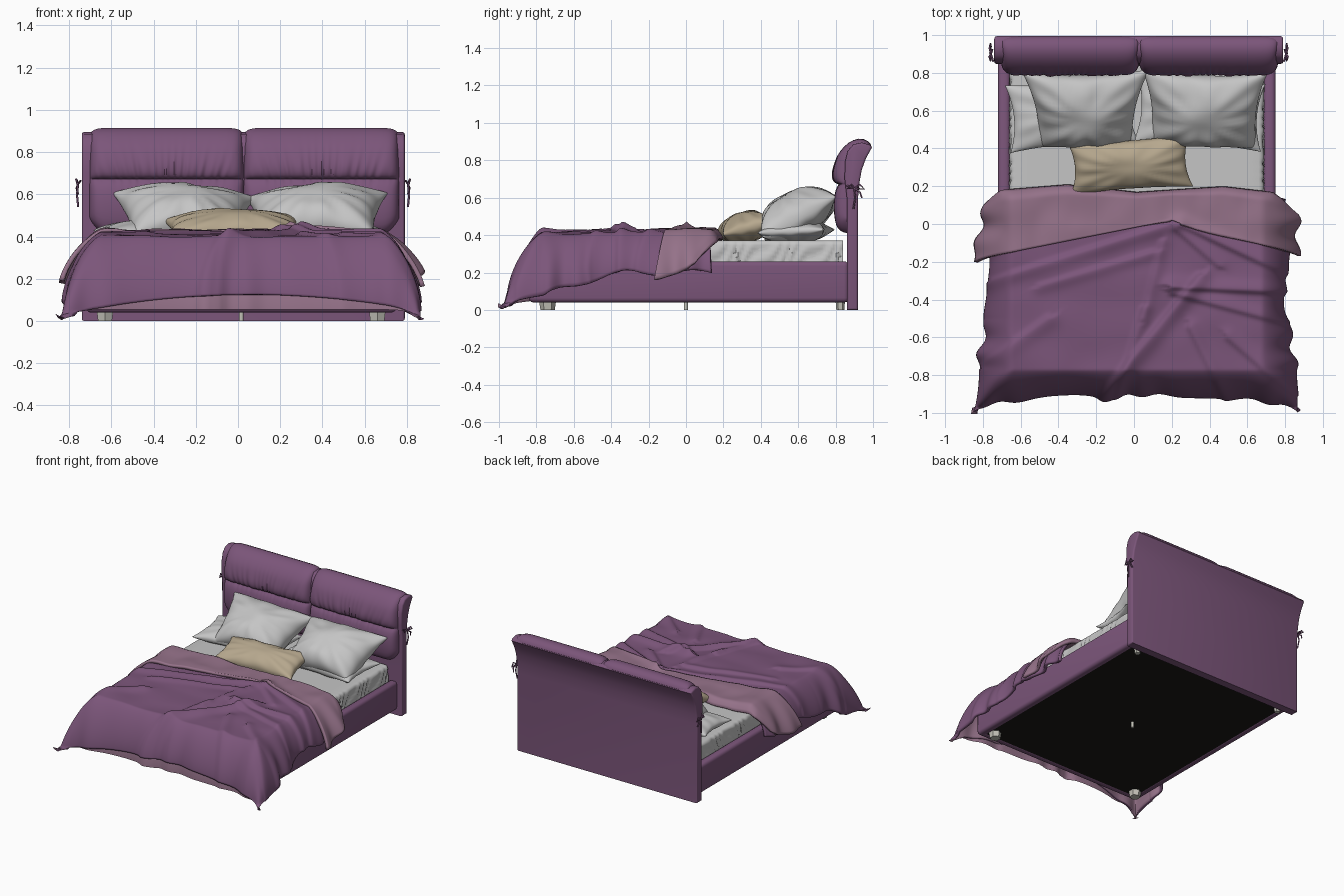
import bpy, bmesh, math
from mathutils import Vector, noise

if "Cube" in bpy.data.objects:
    bpy.data.objects.remove(bpy.data.objects["Cube"])

CX = 0.015  # bed centre line


def mat(name, r, g, b):
    m = bpy.data.materials.new(name)
    m.diffuse_color = (r, g, b, 1)
    m.use_nodes = True
    m.node_tree.nodes["Principled BSDF"].inputs["Base Color"].default_value = m.diffuse_color
    return m


PURPLE = mat("purple_fabric", 0.20, 0.092, 0.195)
MAUVE = mat("mauve_lining", 0.30, 0.168, 0.25)
WHITE = mat("white_linen", 0.56, 0.56, 0.56)
BEIGE = mat("beige_cloth", 0.47, 0.39, 0.27)
BLACK = mat("black_underside", 0.01, 0.009, 0.008)
LEG = mat("pale_leg", 0.55, 0.54, 0.48)


def finish(name, bm, *mats, angle=40):
    me = bpy.data.meshes.new(name)
    bmesh.ops.recalc_face_normals(bm, faces=bm.faces)
    bm.to_mesh(me)
    bm.free()
    ob = bpy.data.objects.new(name, me)
    bpy.context.collection.objects.link(ob)
    for m in mats:
        me.materials.append(m)
    bpy.ops.object.select_all(action='DESELECT')
    ob.select_set(True)
    bpy.context.view_layer.objects.active = ob
    bpy.ops.object.shade_smooth_by_angle(angle=math.radians(angle))
    return ob


def box(name, lo, hi, m, bevel=0.0, seg=4):
    bm = bmesh.new()
    bmesh.ops.create_cube(bm, size=1)
    for v in bm.verts:
        v.co = Vector([(a + b) / 2 + c * (b - a) for a, b, c in zip(lo, hi, v.co)])
    if bevel:
        bmesh.ops.bevel(bm, geom=bm.edges[:], offset=bevel, segments=seg, profile=0.5, affect='EDGES')
    return finish(name, bm, m)


def sheet(bm, nu, nv, f):
    """Grid of f(u, v), u and v running 0..1."""
    g = [[bm.verts.new(f(i / nu, j / nv)) for j in range(nv + 1)] for i in range(nu + 1)]
    for i in range(nu):
        for j in range(nv):
            bm.faces.new((g[i][j], g[i + 1][j], g[i + 1][j + 1], g[i][j + 1]))


def clamp(x):
    return max(0.0, min(1.0, x))


def lerp_pts(pts, x):
    for (x0, y0), (x1, y1) in zip(pts, pts[1:]):
        if x <= x1:
            return y0 + (y1 - y0) * clamp((x - x0) / (x1 - x0))
    return pts[-1][1]


# --- bed base: rails, underside, legs
box("left_rail", (-0.72, -0.83, 0.04), (-0.655, 0.87, 0.26), PURPLE, 0.025)
box("right_rail", (0.685, -0.83, 0.04), (0.75, 0.87, 0.26), PURPLE, 0.025)
box("foot_rail", (-0.72, -0.84, 0.04), (0.75, -0.775, 0.26), PURPLE, 0.025)
box("underside", (-0.70, -0.82, 0.043), (0.73, 0.87, 0.06), BLACK)
for side, x in (("left", -0.63), ("right", 0.66)):
    for end, y, r in (("front", -0.74, 0.045), ("back", 0.825, 0.025)):
        bm = bmesh.new()
        bmesh.ops.create_cone(bm, cap_ends=True, segments=6, radius1=r * 0.85, radius2=r, depth=0.046)
        bmesh.ops.translate(bm, verts=bm.verts, vec=(x, y, 0.023))
        finish(f"{end}_{side}_leg", bm, LEG)
bm = bmesh.new()
bmesh.ops.create_cone(bm, cap_ends=True, segments=16, radius1=0.011, radius2=0.011, depth=0.046)
bmesh.ops.translate(bm, verts=bm.verts, vec=(CX, 0, 0.023))
finish("centre_leg", bm, LEG)


# --- mattress: rounded cross-section run along the bed, sides lightly rippled
def mattress_pt(u, v):
    y = -0.78 + 1.62 * v
    t = abs(2 * u - 1)
    sg = 1 if u > 0.5 else -1
    q = clamp((t - 0.5) / 0.15) * math.pi / 2
    x = 0.645 * min(t / 0.5, 1) + 0.025 * math.sin(q)
    low = clamp((t - 0.65) / 0.35)
    z = 0.372 - 0.025 * (1 - math.cos(q)) - 0.147 * low
    w = 0.006 * math.sin((y + 0.1 * low) * 85 + 3 * math.sin(y * 23)) * clamp((t - 0.5) * 5)
    return (CX + sg * (x + w), y, z)


bm = bmesh.new()
sheet(bm, 40, 130, mattress_pt)
bmesh.ops.holes_fill(bm, edges=[e for e in bm.edges if e.is_boundary], sides=0)
finish("mattress", bm, WHITE)
box("mattress_core", (-0.65, -0.79, 0.1), (0.68, 0.84, 0.362), WHITE, 0.02)

# --- headboard panel: side profile extruded across
prof = [(0.86, 0), (0.92, 0), (0.92, 0.6), (0.927, 0.68), (0.94, 0.75), (0.962, 0.81), (0.994, 0.868),
        (0.985, 0.882), (0.94, 0.895), (0.895, 0.885), (0.865, 0.85), (0.85, 0.79), (0.848, 0.7), (0.86, 0.6)]
bm = bmesh.new()
f = bm.faces.new([bm.verts.new((-0.74, y, z)) for y, z in prof])
r = bmesh.ops.extrude_face_region(bm, geom=[f])
bmesh.ops.translate(bm, verts=[v for v in r["geom"] if isinstance(v, bmesh.types.BMVert)], vec=(1.53, 0, 0))
bmesh.ops.recalc_face_normals(bm, faces=bm.faces)
caps = [e for e in bm.edges if abs(e.verts[0].co.x - e.verts[1].co.x) < 1e-4]
bmesh.ops.bevel(bm, geom=caps, offset=0.012, segments=3, profile=0.5, affect='EDGES')
finish("headboard_panel", bm, PURPLE)

# --- headboard cushions: padded profile that pinches at each end
front = [(0.865, 0.41), (0.825, 0.418), (0.80, 0.45), (0.79, 0.52), (0.79, 0.59), (0.80, 0.645), (0.82, 0.667),
         (0.825, 0.673), (0.80, 0.68), (0.79, 0.705), (0.787, 0.735), (0.792, 0.77), (0.803, 0.81), (0.82, 0.845),
         (0.865, 0.897), (0.925, 0.922), (0.975, 0.907), (1.0, 0.872), (0.975, 0.85)]
NP = len(front) - 1


def cushion(name, x0, x1, outer):
    def surf(u, v):
        fy, fz = front[round(v * NP)]
        s = 2 * u - 1
        s = math.copysign(1 - (1 - abs(s)) ** 1.4, s)
        e = (1 - abs(s) ** 14) ** 0.4
        x = x0 + (x1 - x0) * (s + 1) / 2
        bz, by = min(fz, 0.86), 0.88 + max(0, fz - 0.7) * 0.4
        # gathered creases fanning up from the tuck line
        g = math.exp(-((fz - 0.69) / (0.03 if fz < 0.69 else 0.085)) ** 2) * (1 - abs(s) ** 3)
        fan = s / (1 + (fz - 0.69) * 1.5)
        n = math.sin(fan * 27 + 2 * math.sin(fan * 6)) + 0.6 * math.sin(fan * 44 + x0)
        w = -g * 0.012 * (1 - abs(n)) * 1.1
        z = bz + (fz - bz) * e
        corner = clamp(1 - abs(x - outer) / 0.09)
        z += max(0, 0.55 - z) * 0.55 * corner ** 2
        return (x, by + (fy - by) * e + w * e, z)
    bm = bmesh.new()
    sheet(bm, 90, NP, surf)
    ob = finish(name, bm, PURPLE, angle=80)
    sub = ob.modifiers.new("smooth", 'SUBSURF')
    sub.levels = sub.render_levels = 1


cushion("left_headboard_cushion", -0.705, 0.029, -0.705)
cushion("right_headboard_cushion", 0.025, 0.765, 0.765)

# --- side ties
for side, x, d in (("left", -0.745, -1), ("right", 0.793, 1)):
    cu = bpy.data.curves.new(side + "_tie", 'CURVE')
    cu.dimensions = '3D'
    cu.bevel_depth, cu.bevel_resolution = 0.005, 1
    for pts in ([(0, .86, .665), (.012, .90, .65), (.004, .925, .66)],
                [(.012, .90, .65), (.02, .93, .67), (.015, .955, .645), (.012, .90, .65)],
                [(.012, .90, .65), (.022, .885, .67), (.015, .865, .65), (.012, .90, .65)],
                [(.012, .90, .65), (.018, .905, .60), (.012, .895, .54)],
                [(.012, .90, .65), (.02, .93, .63), (.012, .94, .60)]):
        sp = cu.splines.new('POLY')
        sp.points.add(len(pts) - 1)
        for p, (a, b, c) in zip(sp.points, pts):
            p.co = (x + d * a, b, c, 1)
    ob = bpy.data.objects.new(side + "_tie", cu)
    bpy.context.collection.objects.link(ob)
    cu.materials.append(PURPLE)


# --- pillows: two puffed sheets with pinched corners, narrower toward the foot by taper
def pillow(name, size, loc, rot, m, seed, taper=0.0, sag=0.0):
    w, h, t = size

    def half(sign):
        def f(u, v):
            a, b = (math.sin((q - .5) * math.pi) for q in (u, v))
            x = a * w / 2 * (1 - 0.10 * (1 - b * b)) * (1 - taper * (1 - b) / 2)
            y = b * h / 2 * (1 - 0.12 * (1 - a * a))
            puff = ((1 - a * a) * (1 - b * b)) ** 0.42 * (1 - sag * b)
            n = noise.noise((a * 1.6 + seed, b * 1.6, sign * 2))
            th = math.atan2(b, a)
            c = math.sin(th * 11 + seed) * clamp(a * a + b * b) * 0.09
            droop = 0.03 * a * a * (1 if sag else 0)
            return (x, y, sign * t / 2 * puff * (1 + 0.15 * n + c) - droop)
        return f
    bm = bmesh.new()
    sheet(bm, 36, 32, half(1))
    sheet(bm, 36, 32, half(-1))
    bmesh.ops.remove_doubles(bm, verts=bm.verts, dist=1e-4)
    ob = finish(name, bm, m, angle=70)
    ob.location = loc
    ob.rotation_euler = [math.radians(q) for q in rot]


pillow("left_flat_pillow", (0.68, 0.36, 0.13), (-0.33, 0.585, 0.42), (3, 0, 5), WHITE, 1)
pillow("right_flat_pillow", (0.68, 0.36, 0.13), (0.345, 0.585, 0.42), (3, 0, -4), WHITE, 2)
pillow("left_leaning_pillow", (0.68, 0.45, 0.25), (-0.255, 0.60, 0.515), (28, 2, 1), WHITE, 3, 0.28, 0.15)
pillow("right_leaning_pillow", (0.67, 0.45, 0.25), (0.37, 0.60, 0.515), (28, -2, -2), WHITE, 4, 0.16, 0.15)
pillow("small_pillow", (0.65, 0.29, 0.17), (-0.02, 0.315, 0.44), (15, 0, 4), BEIGE, 5)

# --- duvet drape; ridges are (x0, y0, x1, y1, height, width), steep on one side
RIDGES = [(0.2, 0, -0.75, -0.30, .020, .035), (0.25, 0, 0.85, -0.28, .024, .035),
          (0.2, -0.33, 0.85, -0.36, .028, .035), (0.35, -0.28, -0.2, -0.95, .030, .04),
          (0.1, -0.15, -0.5, -0.33, .016, .03), (0.2, -0.36, 0.8, -0.52, .020, .035),
          (0.15, -0.1, 0.05, -0.5, .014, .03), (0.22, -0.02, 0.45, -0.22, .018, .03),
          (0.3, -0.55, 0.5, -0.95, .018, .035), (-0.45, -0.5, -0.8, -0.75, .016, .04),
          (0.05, -0.45, -0.1, -0.95, .016, .03), (0.5, -0.6, 0.85, -0.9, .016, .035)]


def ridge(x, y):
    h = 0.010 * noise.noise((x * 5, y * 5, 3))
    for x0, y0, x1, y1, a, w in RIDGES:
        dx, dy = x1 - x0, y1 - y0
        t = clamp(((x - x0) * dx + (y - y0) * dy) / (dx * dx + dy * dy))
        d = ((x - x0 - t * dx) ** 2 + (y - y0 - t * dy) ** 2) ** .5
        w *= 0.5 if (x - x0) * dy - (y - y0) * dx > 0 else 1.3
        h += a * math.exp(-(d / w) ** 2) * (1 - 0.3 * t)
    return h


def drape(s, y, b=0.0, lift=0.0):
    """s: -1..1 across, y along the bed, b: 0..1 down the foot, lift raises the foot hem."""
    a = clamp((abs(s) - 0.72) / 0.28)
    sg = 1 if s > 0 else -1
    out = lambda q: 1 - (1 - q) ** 1.6
    flare = 0.135 + 0.06 * clamp((-y - 0.5) / 0.3) + 0.012 * b
    x = CX + sg * (min(abs(s) / 0.72, 1) * 0.66 + flare * out(a)) - 0.012 * a * b
    yy = y - (0.14 + 0.088 * abs(s) ** 3) * out(b)
    d = min(1, (a ** 3 + b ** 3) ** (1 / 3))
    side = 0.2 - 0.13 * clamp((-y - 0.3) / 0.47) ** 1.4 + 0.015 * math.sin(y * 17 + sg)
    hem = side * (1 - b) + (0.05 - 0.035 * a * a + lift) * b
    top = 0.402 + 0.012 * clamp((y + 0.77) * 2)
    r = ridge(x, yy)
    z = top - (top - hem) * d ** 1.35 + r * (1 - d)
    x += sg * a * (1 - 0.5 * b) * (r * 0.8 + 0.016 * math.sin(y * 24 + sg + 2 * math.sin(y * 9)))
    yy -= b * (r * 0.8 + 0.010 * math.sin(x * 21 + 2 * math.sin(x * 8))) * (1 - a)
    return Vector((x, yy, max(z, 0.004)))


def duvet_pt(u, v):
    b = clamp((0.25 - v) / 0.25)
    s = 2 * u - 1
    return drape(s, -0.77 + 0.90 * clamp((v - 0.25) / 0.75), b, 0.075 * clamp(1 - ((s - 0.05) / 0.85) ** 2))


def lining_pt(u, v):
    return drape(-0.8 + 1.65 * u, -0.77, 0.5 + 0.5 * v) + Vector((0, 0.008, 0.004))


bm = bmesh.new()
sheet(bm, 130, 130, duvet_pt)
duvet = finish("duvet", bm, PURPLE, MAUVE, angle=80)
bm = bmesh.new()
sheet(bm, 80, 16, lining_pt)
finish("duvet_lining", bm, MAUVE, angle=80)

LOW = [(-1, -0.20), (-0.4, -0.09), (0.2, 0.02), (0.35, -0.03), (1, -0.17)]
HIGH = [(-1, 0.10), (-0.8, 0.18), (-0.4, 0.21), (0, 0.17), (0.5, 0.20), (0.78, 0.17), (1, 0.05)]


def fold_pt(u, v):
    s = 2 * u - 1
    lo, hi = lerp_pts(LOW, s), lerp_pts(HIGH, s)
    p = drape(s, lo + (hi - lo) * v)
    a = clamp((abs(s) - 0.72) / 0.28)
    p.x += math.copysign(a * (0.018 + 0.065 * ((1 - v) ** 1.5 if s < 0 else 0.65)), s)
    p.z += 0.02 * (1 - a) - 0.05 * (1 - a) * clamp((v - 0.82) / 0.18) ** 2 - a * 0.02 * (1 - v) + a * 0.04 * v ** 3
    p.z += 0.008 * (1 - a) * noise.noise((p.x * 9, p.y * 6, 8))
    return p


bm = bmesh.new()
sheet(bm, 110, 26, fold_pt)
fold = finish("duvet_fold", bm, MAUVE, angle=80)

# --- give the cloth thickness, grown inward from the outer face
for ob, t, off in ((duvet, 0.022, 1), (fold, 0.022, 0)):
    if sum(p.normal.z for p in ob.data.polygons) < 0:
        ob.data.flip_normals()
    sol = ob.modifiers.new("thickness", 'SOLIDIFY')
    sol.thickness, sol.offset, sol.material_offset = t, -1, off
